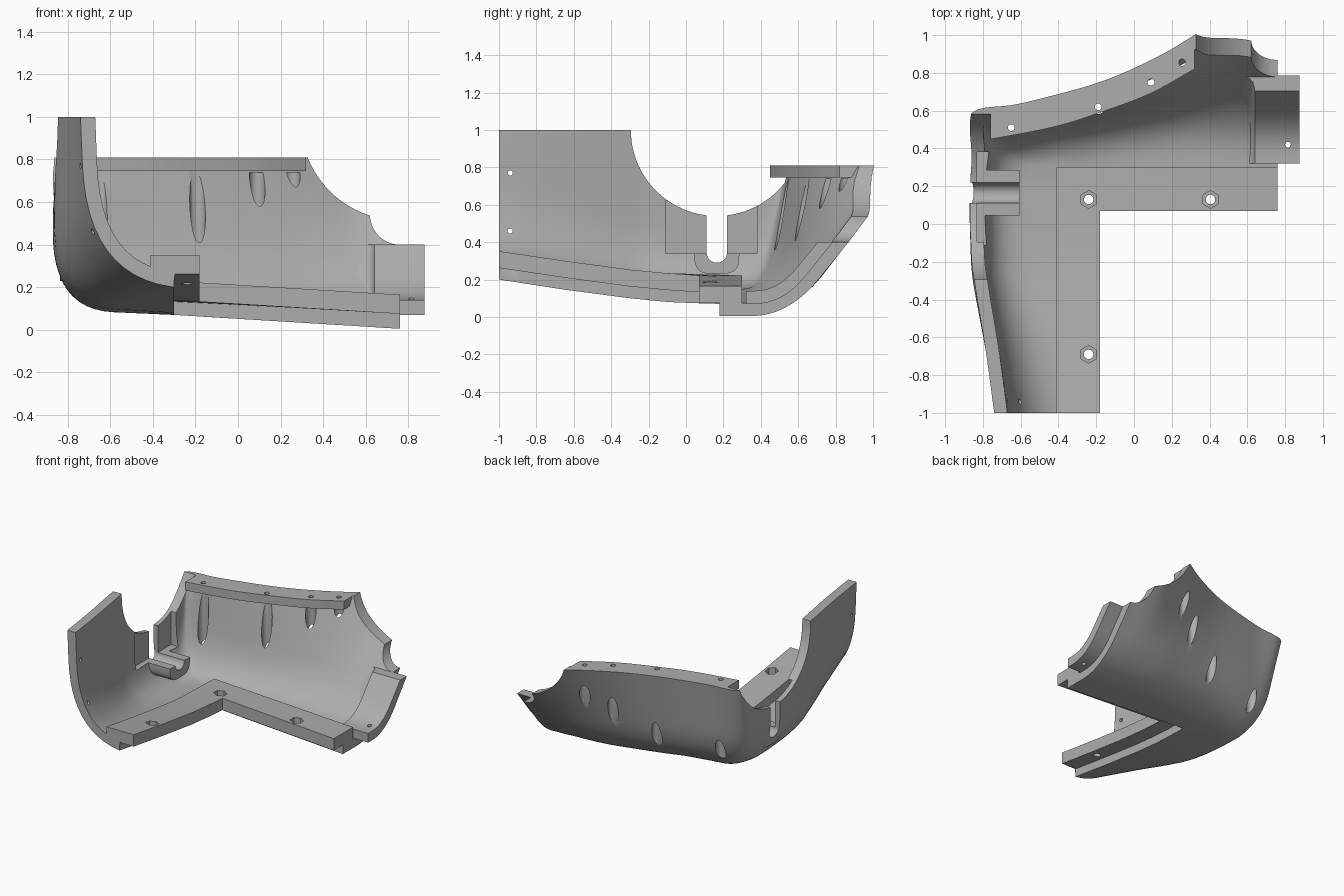
import bpy, bmesh, math
from mathutils import Vector as V, Matrix

cube = bpy.data.objects.get("Cube")
if cube:
    bpy.data.objects.remove(cube, do_unlink=True)

grey = bpy.data.materials.new("plain_grey")
grey.use_nodes = True
grey.diffuse_color = (0.42, 0.42, 0.42, 1)
grey.node_tree.nodes["Principled BSDF"].inputs["Base Color"].default_value = grey.diffuse_color


def make_object(name, bm):
    mesh = bpy.data.meshes.new(name)
    bmesh.ops.recalc_face_normals(bm, faces=bm.faces)
    bm.to_mesh(mesh)
    bm.free()
    mesh.materials.append(grey)
    obj = bpy.data.objects.new(name, mesh)
    bpy.context.collection.objects.link(obj)
    return obj


def loft(name, rings):
    """Skin closed rings of equal length, with strip caps on both ends."""
    bm = bmesh.new()
    rows = [[bm.verts.new(p) for p in ring] for ring in rings]
    n = len(rows[0])
    for a, b in zip(rows, rows[1:]):
        for k in range(n):
            m = (k + 1) % n
            bm.faces.new((a[k], a[m], b[m], b[k]))
    for row in (rows[0], rows[-1]):
        for k in range(n // 2 - 1):
            bm.faces.new((row[k], row[k + 1], row[n - 2 - k], row[n - 1 - k]))
    bmesh.ops.remove_doubles(bm, verts=bm.verts, dist=1e-5)
    bmesh.ops.dissolve_degenerate(bm, edges=bm.edges, dist=1e-6)
    return make_object(name, bm)


def rod(axis, start, length, radius, sides=32):
    """Cylinder cutter running from start along the axis."""
    bm = bmesh.new()
    direction = V((axis == "x", axis == "y", axis == "z"))
    turn = V((0, 0, 1)).rotation_difference(direction).to_matrix().to_4x4()
    place = Matrix.Translation(V(start) + direction * length / 2) @ turn
    bmesh.ops.create_cone(bm, cap_ends=True, segments=sides, radius1=radius,
                          radius2=radius, depth=length, matrix=place)
    return make_object("cutter", bm)


def block(low, high):
    """Box cutter between two corners."""
    low, high = V(low), V(high)
    bm = bmesh.new()
    bmesh.ops.create_cube(bm, size=1, matrix=Matrix.Translation((low + high) / 2)
                          @ Matrix.Diagonal((high - low).to_4d()))
    return make_object("cutter", bm)


def finish(obj, cutters=()):
    """Subtract the cutters, remove them and shade the part."""
    bpy.ops.object.select_all(action="DESELECT")
    obj.select_set(True)
    bpy.context.view_layer.objects.active = obj
    for cutter in cutters:
        cutter.hide_render = True
        mod = obj.modifiers.new("cut", "BOOLEAN")
        mod.operation, mod.solver, mod.object = "DIFFERENCE", "EXACT", cutter
        bpy.ops.object.modifier_apply(modifier=mod.name)
        bpy.data.objects.remove(cutter, do_unlink=True)
    bpy.ops.object.shade_smooth_by_angle(angle=math.radians(30))


def bend(a, k, t, r):
    """Straight floor, rounded knee, straight wall."""
    p, q = k + (a - k).normalized() * r, k + (t - k).normalized() * r * 1.3
    floor = [a.lerp(p, i / 3) for i in range(3)]
    knee = [p.lerp(k, i / 12).lerp(k.lerp(q, i / 12), i / 12) for i in range(13)]
    return floor + knee + [q.lerp(t, i / 4) for i in range(1, 5)]


def spline(p, i, u):
    """Catmull-Rom value between entries i and i + 1."""
    a, b = p[i], p[i + 1]
    m = (b - p[i - 1]) / 2 if i else b - a
    n = (p[i + 2] - a) / 2 if i + 2 < len(p) else b - a
    return a * (2*u**3 - 3*u*u + 1) + m * (u**3 - 2*u*u + u) + b * (3*u*u - 2*u**3) + n * (u**3 - u*u)


# Shell stations: floor edge, knee, rim and knee radius
stations = []
for y, floor, kx, kz, tx, tz, r in (
        (-1, .2, -.71, .26, -.74, 1, .4), (-.65, .146, -.79, .19, -.788, 1, .38),
        (-.3, .1, -.86, .13, -.845, 1, .32), (-.1, .08, -.872, .115, -.86, .9, .29),
        (.1, .072, -.875, .105, -.865, .81, .28)):
    stations.append((V((-.3, y, floor)), V((kx, y, kz)), V((tx, y, tz)), r))
for kx, ky, tx, ty in ((-.86, .28, -.86, .35), (-.78, .44, -.862, .585), (-.6, .52, -.6, .638)):
    stations.append((V((-.3, .18, .07)), V((kx, ky, .095)), V((tx, ty, .81)), .28))
for x, floor, ky, ty, r in (
        (-.2, .064, .575, .745, .27), (.09, .046, .605, .868, .26), (.32, .032, .615, 1, .25),
        (.55, .018, .58, 1.16, .23), (.76, .005, .55, 1.2, .2)):
    stations.append((V((x, .18, floor)), V((x, ky, floor)), V((x, ty, .81)), r))

# Outer surface, then the inner one offset along its normals
edges, knees, rims, radii = zip(*stations)
outer = []
STEPS = 6
for s in range((len(stations) - 1) * STEPS + 1):
    i = min(s // STEPS, len(stations) - 2)
    u = s / STEPS - i
    rim = spline(rims, i, u)
    rim.z = min(rim.z, 1)
    outer.append(bend(edges[i].lerp(edges[i + 1], u), spline(knees, i, u), rim,
                      radii[i] * (1 - u) + radii[i + 1] * u))
WALL = .07
rings = []
last = len(outer) - 1
for s, row in enumerate(outer):
    before, after = outer[max(s - 1, 0)], outer[min(s + 1, last)]
    inner = [row[0] + V((0, 0, WALL))]
    for j in range(1, len(row)):
        along = after[j] - before[j]
        across = row[min(j + 1, len(row) - 1)] - row[j - 1]
        q = row[j] + along.cross(across).normalized() * WALL
        q.z = min(q.z, row[-1].z)
        if s == 0:
            q.y = -1
        if s == last:
            q.x = .76
        inner.append(q)
    rings.append(row + inner[::-1])
shell = loft("shell", rings)

# Cut-outs in the shell
rim_holes = ((-.65, .51), (-.19, .62), (.09, .75), (.255, .855))


def side_notch():
    return rod("x", (-1.2, .165, 1), .44, .46, 96)


def slot():
    return rod("x", (-1.2, .165, .345), .8, .055)


finish(shell, [
    side_notch(),
    block((-.83, -.11, .34), (-.6, .38, .62)),
    slot(), block((-1.2, .11, .345), (-.5, .22, .7)),
    rod("y", (.76, .4, .98), 1.2, .465, 96),
    rod("y", (.76, .4, .54), 1.2, .14, 48),
    *[rod("z", (x, y, -.2), .94, .037) for x, y in rim_holes],
    *[rod("x", (-1, -.94, z), .5, .014, 16) for z in (.77, .46)],
])

# L-shaped mounting flange with nut pockets
path = [(-.41, y, -.18, y, z) for y, z in ((-1, .352), (-.65, .3), (-.3, .253), (-.1, .234))]
path += [(-.41, .3, -.18, .07, .222), (.76, .3, .76, .07, .165)]
flange = loft("mounting_flange", [
    [(a, b, z), (c, d, z), (c, d, z - .09), (a, b, z - .09)] for a, b, c, d, z in path])
cutters = []
for x, y, z in ((-.24, .13, .222), (.405, .13, .187), (-.24, -.69, .308)):
    cutters += [rod("z", (x, y, z - .045), .2, .047, 6), rod("z", (x, y, z - .3), .5, .025)]
finish(flange, cutters)

# Curved flange along the back rim
outline = [V((x, front, back)) for x, front, back in (
    (-.862, .43, .585), (-.44, .51, .67), (-.18, .59, .745), (.085, .69, .86), (.32, .82, 1))]
curve = [spline(outline, i, k / 6) for i in range(4) for k in range(6)] + [outline[-1]]
rim_flange = loft("rim_flange", [
    [(x, f, .81), (x, b, .81), (x, b - .04, .745), (x, f, .745)] for x, f, b in curve])
finish(rim_flange, [side_notch()] + [rod("z", (x, y, .6), .4, .018, 20) for x, y in rim_holes])

# Trough below the slot
arc = [math.pi * k / 23 for k in range(24)]
profile = [(.165 - .12 * math.copysign(abs(math.cos(a)) ** .6, math.cos(a)),
            .34 - .11 * max(math.sin(a), 0) ** .6) for a in arc]
cradle = loft("slot_cradle", [[(x, y, z) for y, z in profile] for x in (-.835, -.605)])
finish(cradle, [slot()])

# Lap-joint tongue that blends into the shell
rings = []
for x, height in ((.54, .02), (.59, .08), (.615, .22), (.63, .45), (.64, 1), (.875, 1)):
    under = bend(V((x, .32, .07)), V((x, .52, .07)), V((x, .785, .4)), .15)
    over = bend(V((x, .32, .14)), V((x, .49, .14)), V((x, .705, .4)), .12)
    rings.append(under + [p.lerp(q, height) for p, q in zip(under, over)][::-1])
tongue = loft("joint_tongue", rings)
finish(tongue, [rod("z", (.815, .42, 0), .4, .015, 16)])
